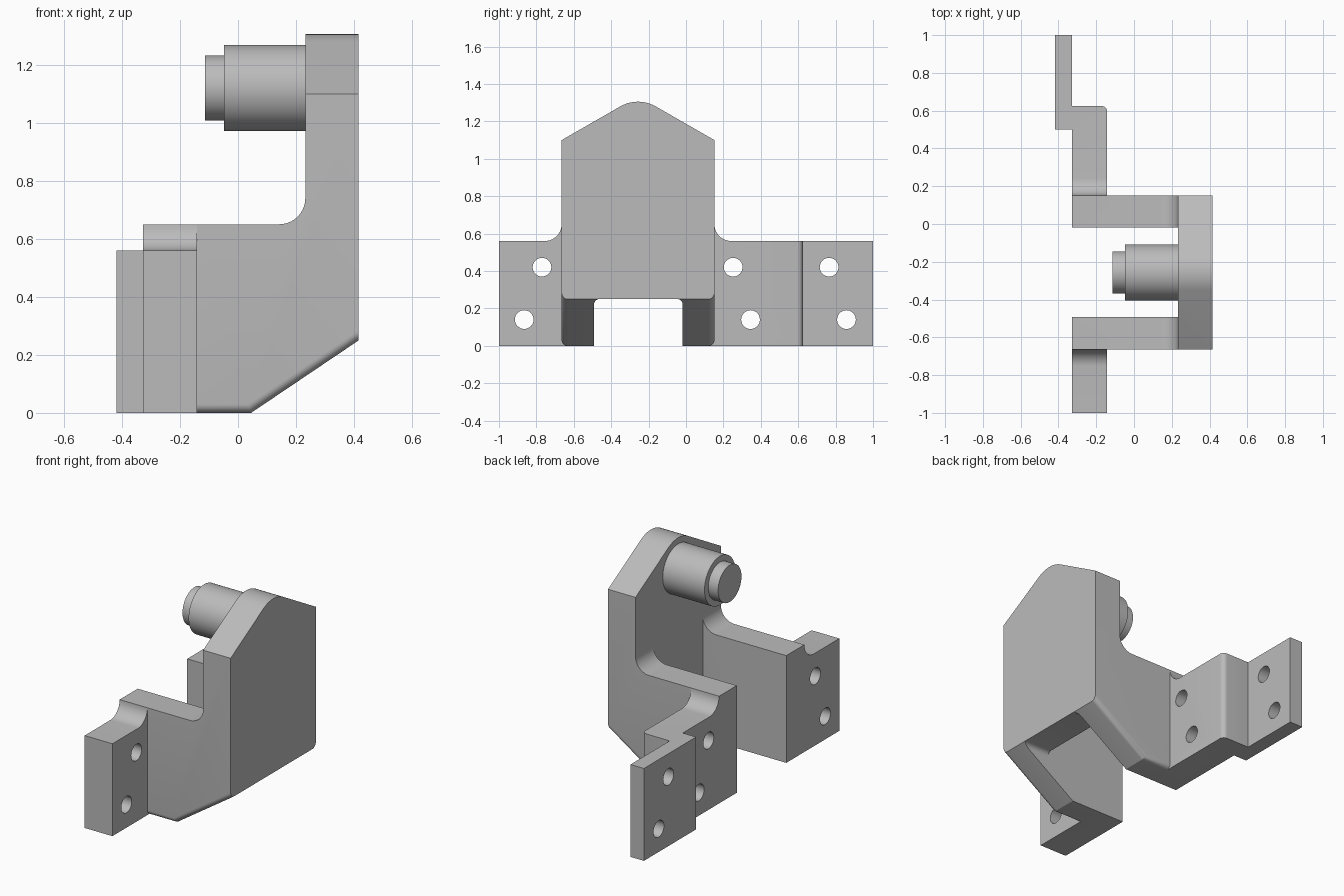
import bpy, bmesh
from math import sin, cos, radians
from mathutils import Matrix, Vector

if "Cube" in bpy.data.objects:
    bpy.data.objects.remove(bpy.data.objects["Cube"])

steel = bpy.data.materials.new("plain_grey")
steel.use_nodes = True
GREY = (0.5, 0.5, 0.5, 1)
steel.diffuse_color = GREY
steel.node_tree.nodes["Principled BSDF"].inputs["Base Color"].default_value = GREY


def make(name, bm):
    bmesh.ops.recalc_face_normals(bm, faces=bm.faces)
    mesh = bpy.data.meshes.new(name)
    bm.to_mesh(mesh)
    bm.free()
    mesh.materials.append(steel)
    obj = bpy.data.objects.new(name, mesh)
    bpy.context.collection.objects.link(obj)
    return obj


def prism(name, pts, axis, a, b, rounded=None, radius=0.03):
    """Extrude a profile along x (points are y, z) or y (points are x, z)."""
    bm = bmesh.new()
    place = (lambda p, t: (t, p[0], p[1])) if axis == "x" else (lambda p, t: (p[0], t, p[1]))
    face = bm.faces.new([bm.verts.new(place(p, a)) for p in pts])
    out = bmesh.ops.extrude_face_region(bm, geom=[face])
    shift = Vector((b - a, 0, 0) if axis == "x" else (0, b - a, 0))
    bmesh.ops.translate(bm, vec=shift, verts=[g for g in out["geom"] if isinstance(g, bmesh.types.BMVert)])
    if rounded:
        edges = [e for e in bm.edges if rounded(e.verts[0].co, e.verts[1].co)]
        bmesh.ops.bevel(bm, geom=edges, offset=radius, segments=6, profile=0.5, affect="EDGES")
    return make(name, bm)


def box(name, x0, x1, y0, y1, z0, z1, **kw):
    return prism(name, [(y0, z0), (y1, z0), (y1, z1), (y0, z1)], "x", x0, x1, **kw)


def rod(name, x0, x1, y, z, r, n=64):
    bm = bmesh.new()
    turn = Matrix.Translation(((x0 + x1) / 2, y, z)) @ Matrix.Rotation(radians(90), 4, "Y")
    bmesh.ops.create_cone(bm, cap_ends=True, segments=n, radius1=r, radius2=r, depth=x1 - x0, matrix=turn)
    return make(name, bm)


def arc(cx, cz, r, start, end, n=10):
    steps = [radians(start + (end - start) * i / n) for i in range(n + 1)]
    return [(cx + r * cos(t), cz + r * sin(t)) for t in steps]


def combine(target, other, operation):
    mod = target.modifiers.new("combine", "BOOLEAN")
    mod.operation, mod.solver, mod.object = operation, "EXACT", other
    bpy.context.view_layer.objects.active = target
    bpy.ops.object.modifier_apply(modifier=mod.name)
    bpy.data.objects.remove(other)


Y0, Y1 = -0.665, 0.152        # outer faces of the body
I0, I1 = -0.492, -0.018       # inner faces of the arms
MID = (Y0 + Y1) / 2
XB, XF, XP = -0.328, -0.142, 0.232
XE = 0.416

# Body: side profile with a curved step, lower outer edges rounded
side = [(XB, 0), (0.045, 0), (XE, 0.25), (XE, 1.4), (XP, 1.4)]
side += arc(XP - 0.09, 0.74, 0.09, 0, -90) + [(XB, 0.65)]
bracket = prism("bracket", side, "y", Y0, Y1,
                rounded=lambda p, q: abs(p.y - q.y) < 1e-4 and max(p.z, q.z) < 0.26)

# Pointed, rounded head
head = [(Y0 - 0.2, -0.2), (Y1 + 0.2, -0.2), (Y1 + 0.2, 1.1 - 0.2 * 0.577)]
head += arc(MID, 1.115, 0.19, 60, 120) + [(Y0 - 0.2, 1.1 - 0.2 * 0.577)]
combine(bracket, prism("head_shape", head, "x", -1, 1), "INTERSECT")

# Gap between the arms, and the opening under the plate
combine(bracket, box("arm_gap", -1, XP, I0, I1, -0.5, 2), "DIFFERENCE")
opening = [(I0, -0.5), (I1, -0.5)] + arc(I1 - 0.03, 0.22, 0.03, 0, 90, 6) + arc(I0 + 0.03, 0.22, 0.03, 90, 180, 6)
combine(bracket, prism("opening", opening, "x", 0, 1), "DIFFERENCE")

# Mounting flanges with curved shoulders
TOP, R = 0.56, 0.09
right = [(-1, 0), (Y0 + 0.06, 0), (Y0 + 0.06, 0.65)] + arc(Y0 - R, TOP + R, R, 0, -90) + [(-1, TOP)]
combine(bracket, prism("right_flange", right, "x", XB, XF), "UNION")
left = [(Y1 - 0.06, 0), (0.625, 0), (0.625, TOP)] + arc(Y1 + R, TOP + R, R, -90, -180) + [(Y1 - 0.06, 0.65)]
combine(bracket, prism("left_flange", left, "x", XB, XF,
                       rounded=lambda p, q: min(p.y, q.y) > 0.62 and min(p.x, q.x) > XF - 0.01
                       and abs(p.z - q.z) > 0.1), "UNION")
combine(bracket, box("offset_plate", -0.418, XB, 0.5, 1, 0, TOP), "UNION")

# Bolt holes
for y in (-0.77, 0.252, 0.765):
    upper, lower = y, y + (-0.095 if y < 0 else 0.093)
    for hy, hz in ((upper, 0.42), (lower, 0.14)):
        combine(bracket, rod("hole", -0.6, 0.0, hy, hz, 0.05, 32), "DIFFERENCE")

# Stepped pin
pin = rod("pin", -0.048, XP + 0.02, MID, 1.12, 0.148)
pin_tip = rod("pin_tip", -0.114, -0.03, MID, 1.12, 0.112)

bpy.ops.object.select_all(action="DESELECT")
for obj in (bracket, pin, pin_tip):
    obj.select_set(True)
bpy.context.view_layer.objects.active = bracket
bpy.ops.object.shade_smooth_by_angle(angle=radians(25))
